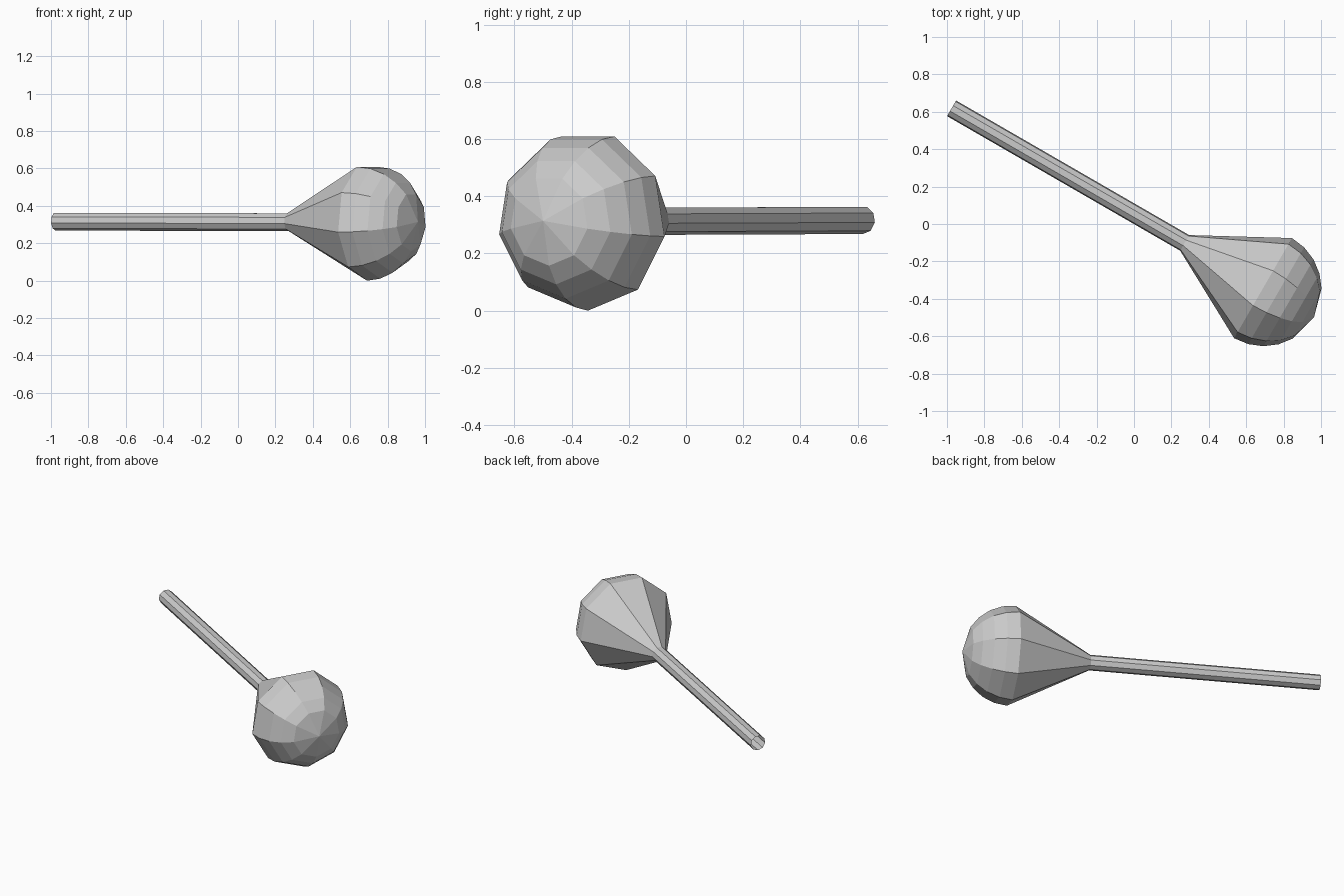
import bpy, bmesh
from math import sin, cos, radians
from mathutils import Vector

if "Cube" in bpy.data.objects:
    bpy.data.objects.remove(bpy.data.objects["Cube"])

SIDES = 9
R = 0.314                                   # widest head radius
AXIS = Vector((cos(radians(30)), -sin(radians(30)), 0))
SIDE = Vector((sin(radians(30)), cos(radians(30)), 0))
UP = Vector((0, 0, 1))
CENTRE = Vector((0.69, -0.343, R))          # centre of the widest ring


def lathe(name, profile, tip=None):
    """Nine-sided flat lathe along AXIS from (distance, radius, lift) rings, optional closing tip."""
    bm = bmesh.new()
    rings = []
    for t, r, lift in profile:
        ring = []
        for i in range(SIDES):
            a = radians(-90 + 360 * i / SIDES)
            ring.append(bm.verts.new(CENTRE + AXIS * t + SIDE * (r * cos(a)) + UP * (r * sin(a) + lift)))
        rings.append(ring)
    for a, b in zip(rings, rings[1:]):
        for i in range(SIDES):
            j = (i + 1) % SIDES
            bm.faces.new((a[i], a[j], b[j], b[i]))
    if tip is not None:
        pole = bm.verts.new(CENTRE + AXIS * tip)
        for i in range(SIDES):
            bm.faces.new((rings[-1][i], rings[-1][(i + 1) % SIDES], pole))
    bmesh.ops.recalc_face_normals(bm, faces=bm.faces)
    mesh = bpy.data.meshes.new(name)
    bm.to_mesh(mesh)
    bm.free()
    obj = bpy.data.objects.new(name, mesh)
    bpy.context.collection.objects.link(obj)
    return obj


# Long open-ended handle, flaring cone and domed head as one continuous skin
handle = [(-1.923, 0.049, 0.003), (-0.484, 0.049, 0)]
dome = [(R * sin(radians(d)), R * cos(radians(d)), 0) for d in (0, 15, 30, 45, 60)]
lathe("club_with_handle", handle + dome, tip=R)
